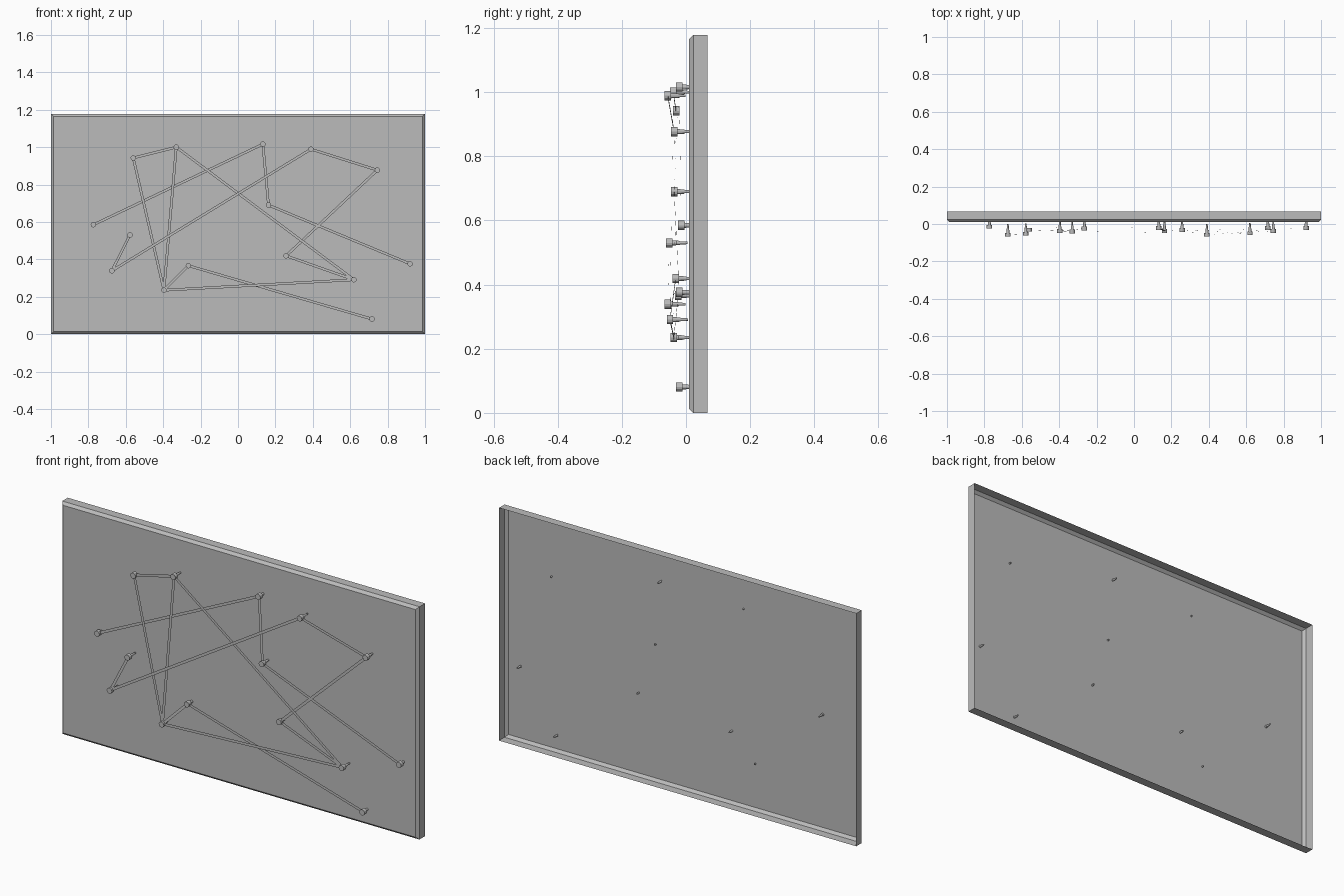
import bpy
import bmesh
from mathutils import Vector

if "Cube" in bpy.data.objects:
    bpy.data.objects.remove(bpy.data.objects["Cube"])

grey = bpy.data.materials.new("plain grey")
grey.use_nodes = True
grey.diffuse_color = (0.5, 0.5, 0.5, 1)
grey.node_tree.nodes["Principled BSDF"].inputs["Base Color"].default_value = grey.diffuse_color


def finish(name, bm):
    mesh = bpy.data.meshes.new(name)
    bm.to_mesh(mesh)
    bm.free()
    mesh.materials.append(grey)
    obj = bpy.data.objects.new(name, mesh)
    bpy.context.collection.objects.link(obj)
    return obj


def loft(bm, rings, cap_first=True, cap_last=True):
    """Skin a list of point rings, with optional caps."""
    loops = [[bm.verts.new(p) for p in ring] for ring in rings]
    n = len(loops[0])
    for a, b in zip(loops, loops[1:]):
        for i in range(n):
            j = (i + 1) % n
            bm.faces.new((a[j], a[i], b[i], b[j]))
    if cap_first:
        bm.faces.new(loops[0])
    if cap_last:
        bm.faces.new(loops[-1][::-1])


# Board: thin shell, chamfered at the front and open at the back
HEIGHT, FRONT, BACK, CHAMFER = 1.178, 0.01, 0.067, 0.013


def rectangle(y, inset):
    x, low, high = 1 - inset, inset, HEIGHT - inset
    return [(-x, y, low), (x, y, low), (x, y, high), (-x, y, high)]


bm = bmesh.new()
loft(bm, [rectangle(FRONT, CHAMFER), rectangle(FRONT + CHAMFER, 0), rectangle(BACK, 0)],
     cap_last=False)
finish("board_shell", bm)

# Pins: x, height, front of the head
pins = {
    "a": (-0.56, 0.942, -0.041), "b": (-0.33, 1.0, -0.05),
    "c": (0.133, 1.016, -0.031), "d": (0.39, 0.989, -0.067),
    "e": (0.745, 0.877, -0.047), "f": (-0.773, 0.585, -0.025),
    "g": (-0.578, 0.53, -0.062), "h": (0.163, 0.69, -0.047),
    "i": (-0.674, 0.339, -0.067), "j": (0.257, 0.419, -0.042),
    "k": (0.92, 0.376, -0.031), "l": (0.62, 0.291, -0.06),
    "m": (-0.396, 0.235, -0.048), "n": (-0.265, 0.366, -0.034),
    "o": (0.716, 0.081, -0.031),
}
PROFILE = [(0, 0.0145), (0.02, 0.0145), (0.02, 0.008), (0.043, 0.0065),
           (0.043, 0.005), (0.066, 0.004)]
disc = bmesh.new()
bmesh.ops.create_circle(disc, segments=12, radius=1)
circle = [v.co.copy() for v in disc.verts]
disc.free()
if circle[0].cross(circle[1]).z < 0:
    circle.reverse()

for key, (x, z, front) in pins.items():
    profile = PROFILE[:2] if key == "a" else PROFILE
    bm = bmesh.new()
    loft(bm, [[(x + c.x * r, front + d, z + c.y * r) for c in circle]
              for d, r in profile])
    bmesh.ops.recalc_face_normals(bm, faces=bm.faces)
    finish("pin_" + key, bm)

# Strings: flat ribbons stretched between pin heads
for pair in "fc ch hk id ig de ej jl lb bm ba am ml mn no".split():
    start, end = [Vector((pins[k][0], pins[k][2] + 0.01, pins[k][1])) for k in pair]
    along = end - start
    side = Vector((-along.z, 0, along.x)).normalized() * 0.007
    bm = bmesh.new()
    bm.faces.new([bm.verts.new(p) for p in
                  (start - side, end - side, end + side, start + side)])
    finish("string_" + pair, bm)
